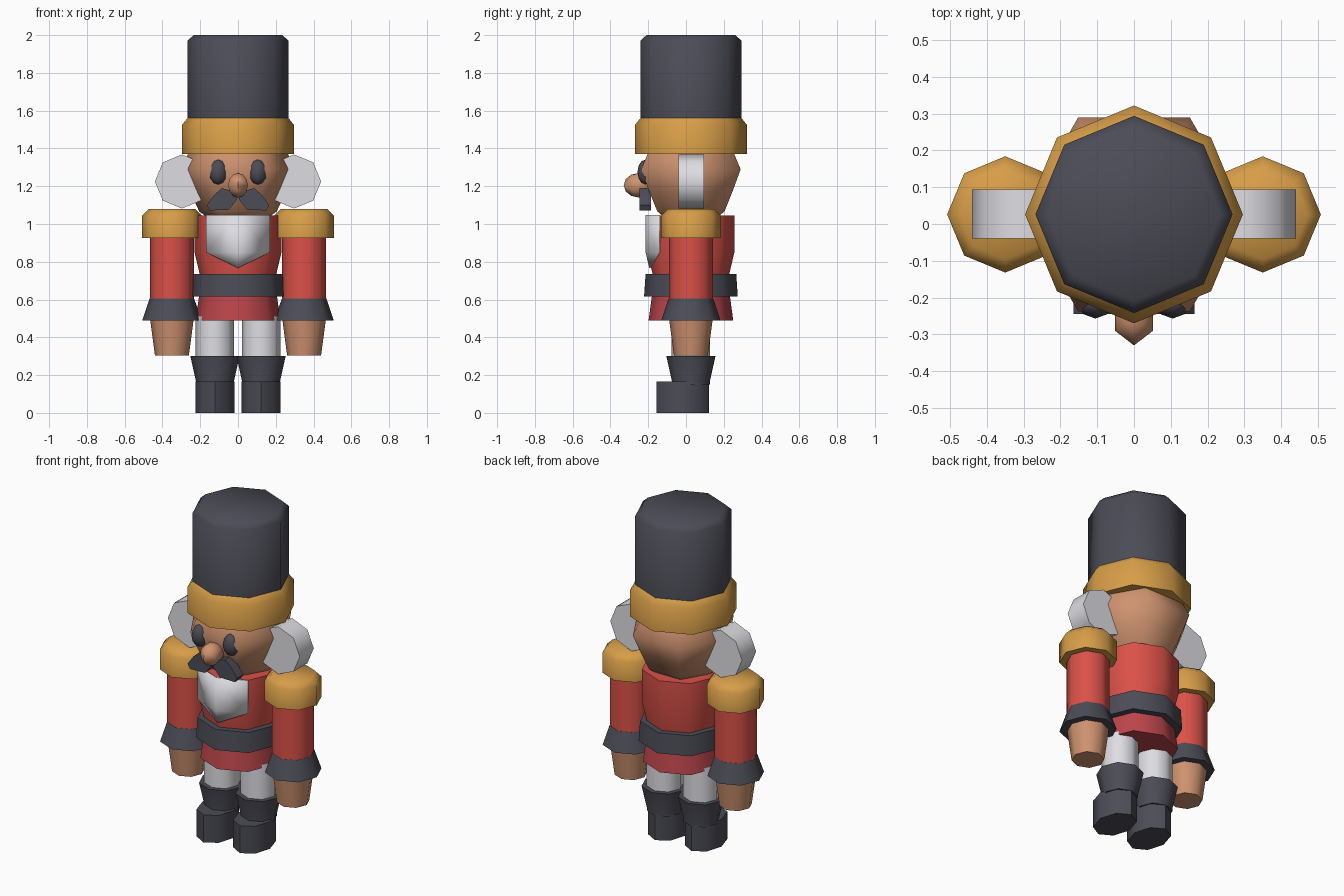
import bpy, bmesh, math
from mathutils import Vector

if "Cube" in bpy.data.objects:
    bpy.data.objects.remove(bpy.data.objects["Cube"])

CY = 0.026  # shared depth axis of the figure


def material(name, rgb):
    m = bpy.data.materials.new(name)
    m.diffuse_color = (*rgb, 1)
    m.use_nodes = True
    m.node_tree.nodes["Principled BSDF"].inputs["Base Color"].default_value = m.diffuse_color
    return m


DARK = material("charcoal", (0.072, 0.072, 0.095))
GOLD = material("gold", (0.68, 0.34, 0.065))
SKIN = material("skin", (0.62, 0.29, 0.16))
WHITE = material("white", (0.73, 0.72, 0.76))
RED = material("red", (0.70, 0.082, 0.065))
CRIMSON = material("crimson", (0.50, 0.06, 0.07))


def finish(name, bm, mat, angle=50):
    bmesh.ops.recalc_face_normals(bm, faces=bm.faces)
    me = bpy.data.meshes.new(name)
    bm.to_mesh(me)
    bm.free()
    me.materials.append(mat)
    me.shade_smooth()
    me.set_sharp_from_angle(angle=math.radians(angle))
    ob = bpy.data.objects.new(name, me)
    bpy.context.collection.objects.link(ob)
    return ob


def lathe(name, profile, mat, x=0, y=CY, sides=8, sy=1, angle=50):
    """Capped turned shape from (z, radius) pairs, a corner on +x."""
    bm = bmesh.new()
    rings = []
    for z, r in profile:
        rings.append([bm.verts.new((x + r * math.cos(a), y + sy * r * math.sin(a), z))
                      for a in (2 * math.pi * i / sides for i in range(sides))])
    for lo, hi in zip(rings, rings[1:]):
        for i in range(sides):
            j = (i + 1) % sides
            bm.faces.new((lo[i], lo[j], hi[j], hi[i]))
    bm.faces.new(rings[0][::-1])
    bm.faces.new(rings[-1])
    return finish(name, bm, mat, angle)


def slab(name, pts, y0, y1, mat):
    """Front-facing (x, z) outline extruded from y0 to y1."""
    bm = bmesh.new()
    face = bm.faces.new([bm.verts.new((px, y0, pz)) for px, pz in pts])
    ext = bmesh.ops.extrude_face_region(bm, geom=[face])
    moved = [v for v in ext["geom"] if isinstance(v, bmesh.types.BMVert)]
    bmesh.ops.translate(bm, verts=moved, vec=(0, y1 - y0, 0))
    if not face.is_valid or len([f for f in bm.faces if len(f.verts) == len(pts)]) < 2:
        bm.faces.new([v for v in bm.verts if v not in moved])
    return finish(name, bm, mat)


def ball(name, loc, size, mat, segs, rings):
    bm = bmesh.new()
    bmesh.ops.create_uvsphere(bm, u_segments=segs, v_segments=rings, radius=1)
    for v in bm.verts:
        v.co = Vector([l + c * s for l, c, s in zip(loc, v.co, size)])
    return finish(name, bm, mat, 65)


# Hat, hat band and head
lathe("hat", [(1.54, 0.268), (1.97, 0.268), (2.0, 0.235)], DARK)
lathe("hat_band", [(1.37, 0.296), (1.525, 0.296), (1.56, 0.268)], GOLD)
lathe("head", [(1.02, 0.14), (1.066, 0.205), (1.18, 0.258), (1.29, 0.304), (1.40, 0.25)],
      SKIN, sides=6, angle=65)
ball("nose", (0, -0.25, 1.205), (0.06, 0.08, 0.065), SKIN, 6, 6)

# Coat, belt and skirt
lathe("coat", [(0.70, 0.20), (0.735, 0.203), (0.85, 0.23), (1.045, 0.23)], RED)
lathe("belt", [(0.615, 0.248), (0.735, 0.24)], DARK)
lathe("coat_skirt", [(0.49, 0.224), (0.63, 0.205)], CRIMSON)

# Shirt front: thin plate folded over the two front faces of the coat
bm = bmesh.new()
R = 0.236
d = R * math.sqrt(0.5)
top = bm.verts.new((0, CY - R, 1.047))
mid = bm.verts.new((0, CY - R, 0.85))
tip = bm.verts.new((0, CY - R + 0.02, 0.768))
for s in (-1, 1):
    upper = bm.verts.new((s * d, CY - d, 1.047))
    lower = bm.verts.new((s * d, CY - d, 0.85))
    bm.faces.new((top, upper, lower, mid))
    bm.faces.new((mid, lower, tip))
shirt = finish("shirt_front", bm, WHITE)
mod = shirt.modifiers.new("thickness", 'SOLIDIFY')
mod.thickness = 0.008
mod.offset = 0

# Mirrored parts
for s, side in ((-1, "right"), (1, "left")):
    # Face
    ball(f"eye_{side}", (s * 0.105, -0.215, 1.275), (0.048, 0.042, 0.066), DARK, 8, 6)
    slab(f"moustache_{side}",
         [(s * x, z) for x, z in ((0.0, 1.15), (0.05, 1.18), (0.085, 1.19), (0.125, 1.155),
                                  (0.165, 1.1), (0.15, 1.072), (0.05, 1.075), (0.008, 1.125))],
         -0.245, -0.185, DARK)
    # Hair puff: octagonal disc
    slab(f"hair_{side}",
         [(s * 0.297 + 0.143 * math.cos(k * math.pi / 4),
           1.225 + 0.143 * math.sin(k * math.pi / 4)) for k in range(8)],
         -0.04, 0.094, WHITE)
    # Arm
    ax = s * 0.35
    lathe(f"epaulette_{side}", [(0.925, 0.158), (1.045, 0.158), (1.08, 0.122)], GOLD, ax)
    lathe(f"sleeve_{side}", [(0.58, 0.117), (0.95, 0.117)], RED, ax)
    lathe(f"cuff_{side}", [(0.49, 0.157), (0.605, 0.118)], DARK, ax)
    lathe(f"hand_{side}", [(0.305, 0.09), (0.50, 0.116)], SKIN, ax)
    # Leg
    lx = s * 0.122
    lathe(f"trouser_{side}", [(0.28, 0.102), (0.51, 0.102)], WHITE, lx)
    lathe(f"boot_shaft_{side}", [(0.15, 0.1), (0.165, 0.1), (0.3, 0.13)], DARK, lx)
    lathe(f"boot_foot_{side}", [(0, 0.103), (0.165, 0.103)], DARK, lx, y=-0.017, sy=1.36)
